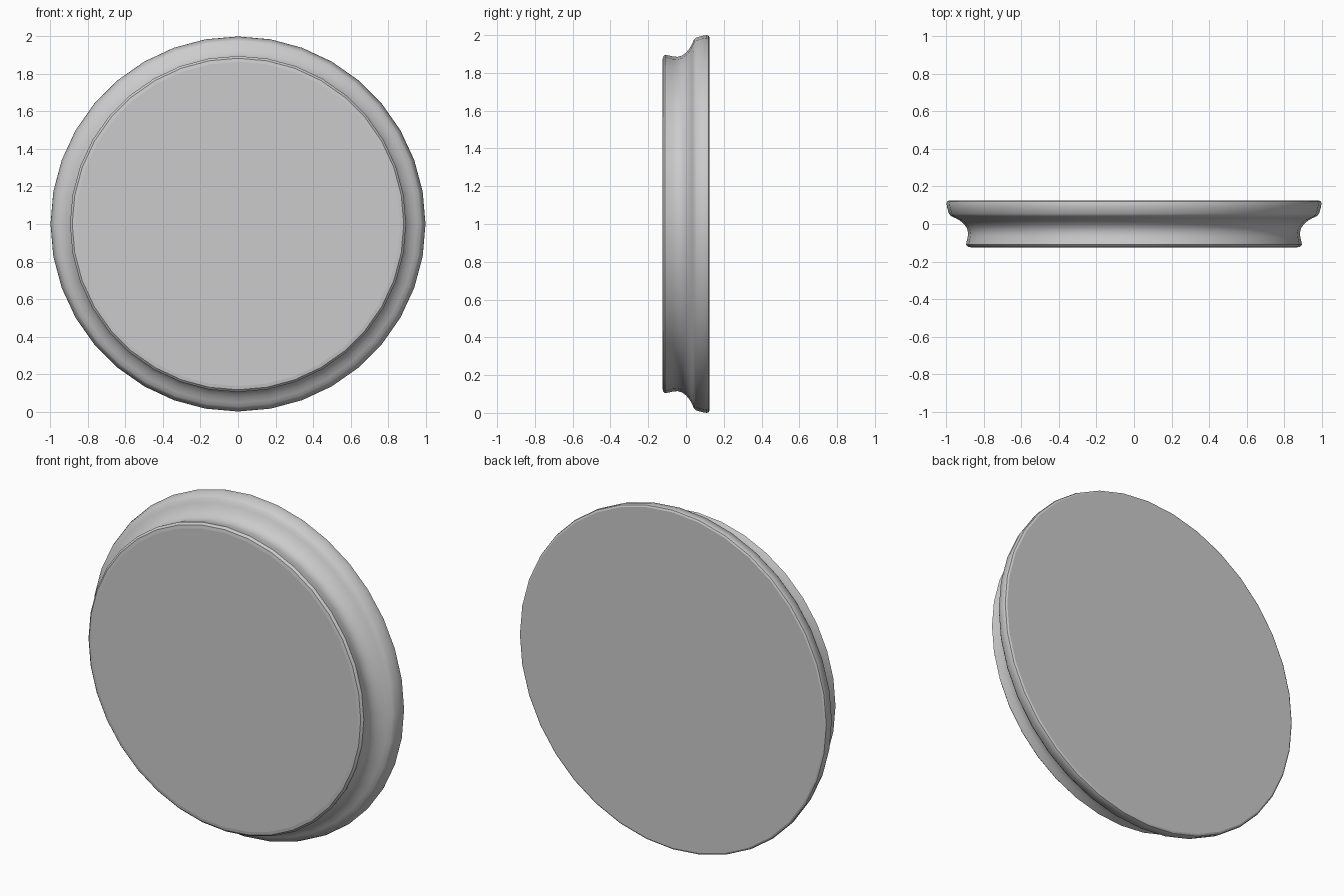
import bpy, bmesh, math

if "Cube" in bpy.data.objects:
    bpy.data.objects.remove(bpy.data.objects["Cube"])

SIDES = 36
# (y, radius) outline from the front face, through the waist, to the back face
PROFILE = [(-0.125, 0.865), (-0.122, 0.884), (-0.11, 0.896), (-0.095, 0.893),
           (-0.07, 0.887), (-0.045, 0.885), (-0.02, 0.892), (0.0, 0.907),
           (0.018, 0.928), (0.032, 0.953), (0.042, 0.976), (0.055, 0.987),
           (0.085, 0.996), (0.11, 1.0), (0.12, 0.997), (0.125, 0.987)]

bm = bmesh.new()
rings = []
for y, r in PROFILE:
    rings.append([bm.verts.new((r * math.sin(2 * math.pi * i / SIDES), y,
                                1 + r * math.cos(2 * math.pi * i / SIDES)))
                  for i in range(SIDES)])

# moulded rim
for a, b in zip(rings, rings[1:]):
    for i in range(SIDES):
        j = (i + 1) % SIDES
        bm.faces.new((a[i], a[j], b[j], b[i]))

# flat front and back faces
bm.faces.new(rings[0])
bm.faces.new(rings[-1])
bmesh.ops.recalc_face_normals(bm, faces=bm.faces[:])

mesh = bpy.data.meshes.new("round_plaque")
bm.to_mesh(mesh)
bm.free()
plaque = bpy.data.objects.new("round_plaque", mesh)
bpy.context.collection.objects.link(plaque)
bpy.context.view_layer.objects.active = plaque
plaque.select_set(True)
bpy.ops.object.shade_smooth_by_angle(angle=math.radians(35))
# keep both flat faces crisp
for p in mesh.polygons:
    if len(p.vertices) > 4:
        p.use_smooth = False
